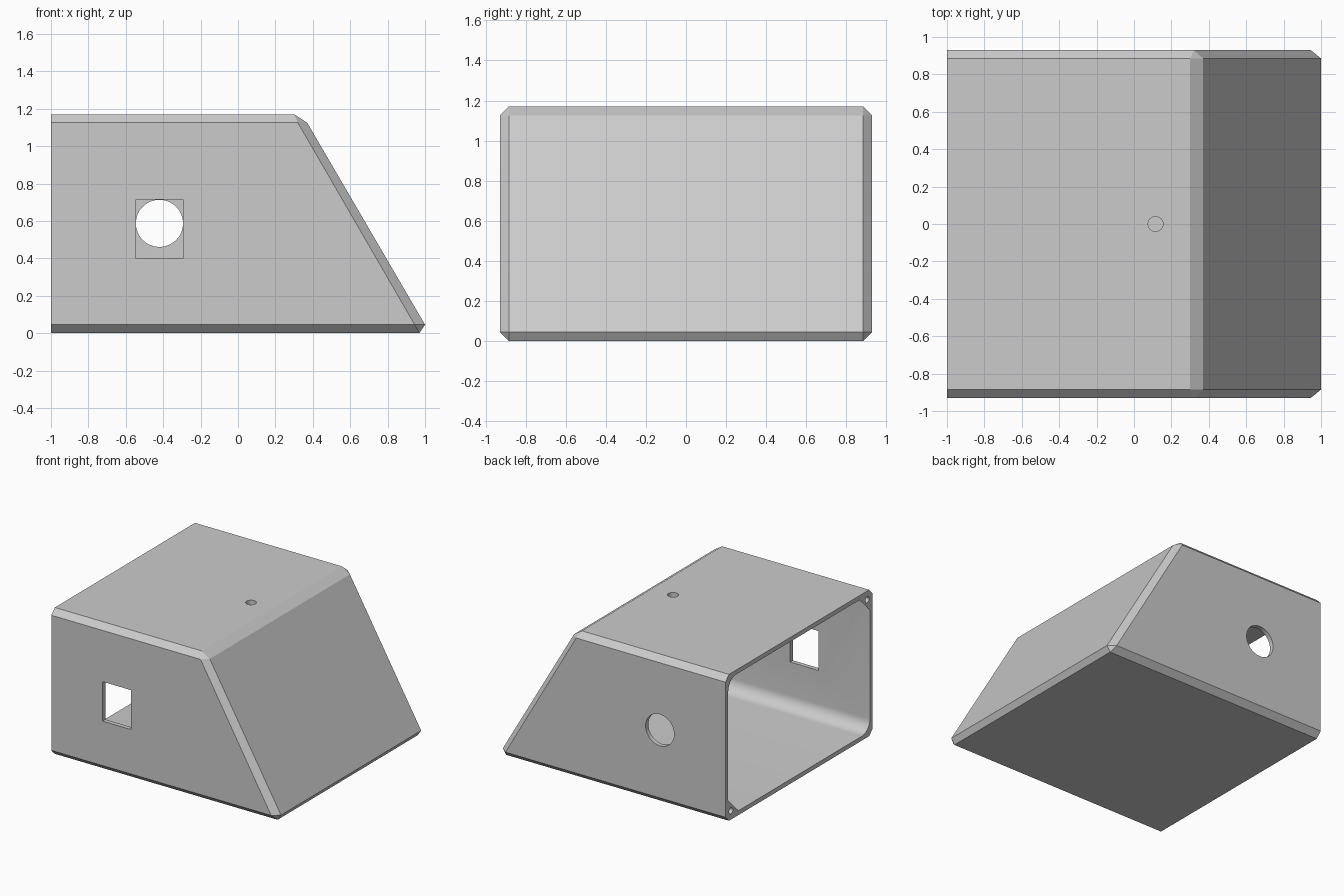
import bpy, bmesh, math
from mathutils import Matrix

cube = bpy.data.objects.get("Cube")
if cube:
    bpy.data.objects.remove(cube, do_unlink=True)

W, H, C, T = 0.93, 1.17, 0.045, 0.035   # half width, height, chamfer, wall
SLOPE = 0.63 / 1.08                     # run over rise of the sloped wall

grey = bpy.data.materials.new("plain grey")
grey.use_nodes = True
grey.diffuse_color = (0.6, 0.6, 0.6, 1)
grey.node_tree.nodes["Principled BSDF"].inputs["Base Color"].default_value = (0.6, 0.6, 0.6, 1)


def finish(name, bm):
    bmesh.ops.recalc_face_normals(bm, faces=bm.faces)
    mesh = bpy.data.meshes.new(name)
    bm.to_mesh(mesh)
    bm.free()
    mesh.materials.append(grey)
    obj = bpy.data.objects.new(name, mesh)
    bpy.context.collection.objects.link(obj)
    return obj


def hull(name, points):
    bm = bmesh.new()
    for p in points:
        bm.verts.new(p)
    bmesh.ops.convex_hull(bm, input=bm.verts)
    bmesh.ops.dissolve_limit(bm, angle_limit=0.01, verts=bm.verts, edges=bm.edges)
    return finish(name, bm)


def box(name, lo, hi):
    return hull(name, [(x, y, z) for x in (lo[0], hi[0])
                       for y in (lo[1], hi[1]) for z in (lo[2], hi[2])])


def rod(name, centre, radius, length, axis, sides=48):
    bm = bmesh.new()
    turn = {"x": Matrix.Rotation(math.pi / 2, 4, "Y"),
            "y": Matrix.Rotation(math.pi / 2, 4, "X"), "z": Matrix()}[axis]
    bmesh.ops.create_cone(bm, cap_ends=True, segments=sides, radius1=radius, radius2=radius,
                          depth=length, matrix=Matrix.Translation(centre) @ turn)
    return finish(name, bm)


def cut(target, cutter):
    cutter.hide_render = True
    mod = target.modifiers.new("cut", "BOOLEAN")
    mod.operation, mod.solver, mod.object = "DIFFERENCE", "EXACT", cutter
    bpy.context.view_layer.objects.active = target
    bpy.ops.object.modifier_apply(modifier=mod.name)
    bpy.data.objects.remove(cutter, do_unlink=True)


# Chamfered outer body with one sloped end
profile = [(-1, 0), (0.97, 0), (1, C), (0.37, H - C), (0.30, H), (-1, H)]
side = [(-1, C), (0.945, C), (0.32, H - C), (-1, H - C)]
body = hull("enclosure_shell",
            [(x, s * (W - C), z) for s in (-1, 1) for x, z in profile] +
            [(x, s * W, z) for s in (-1, 1) for x, z in side])

# Cavity with rounded long corners, ending parallel to the sloped wall
R, STEPS = 0.1, 8
ring = []
corners = [(1, 1, 0), (-1, 1, 90), (-1, -1, 180), (1, -1, 270)]
for sy, sz, start in corners:
    for i in range(STEPS + 1):
        a = math.radians(start + 90 * i / STEPS)
        ring.append((sy * (W - T - R) + R * math.cos(a),
                     H / 2 + sz * (H / 2 - T - R) + R * math.sin(a)))
bm = bmesh.new()
near = [bm.verts.new((-1.1, y, z)) for y, z in ring]
far = [bm.verts.new((1 - (z - C) * SLOPE - T * math.hypot(1, SLOPE), y, z)) for y, z in ring]
bm.faces.new(near)
bm.faces.new(far)
for i in range(len(ring)):
    j = (i + 1) % len(ring)
    bm.faces.new((near[i], near[j], far[j], far[i]))
cavity = finish("cavity", bm)

# Tapered screw bosses left standing in two opposite corners
LEG = 0.2
bosses = [(-1, H, -1), (1, 0, 1)]
for sy, z0, up in bosses:
    y0 = sy * W
    cut(cavity, hull("corner_boss", [
        (-1, y0, z0), (-1, y0 - sy * LEG, z0), (-1, y0, z0 + up * LEG),
        (-0.74, y0, z0)]))
cut(body, cavity)

# Screw holes, square and round side openings, small top hole
for sy, z0, up in bosses:
    cut(body, rod("screw_hole", (-1, sy * (W - 0.07), z0 + up * 0.07), 0.024, 0.2, "x", 24))
cut(body, box("square_opening", (-0.545, -1.1, 0.4), (-0.295, -0.8, 0.715)))
cut(body, rod("round_opening", (-0.42, W, 0.587), 0.126, 0.3, "y"))
cut(body, rod("top_hole", (0.115, 0, H), 0.04, 0.2, "z", 32))

# Smooth the curved surfaces, keep the chamfers crisp
bpy.ops.object.select_all(action="DESELECT")
body.select_set(True)
bpy.context.view_layer.objects.active = body
bpy.ops.object.shade_smooth_by_angle(angle=math.radians(20))
